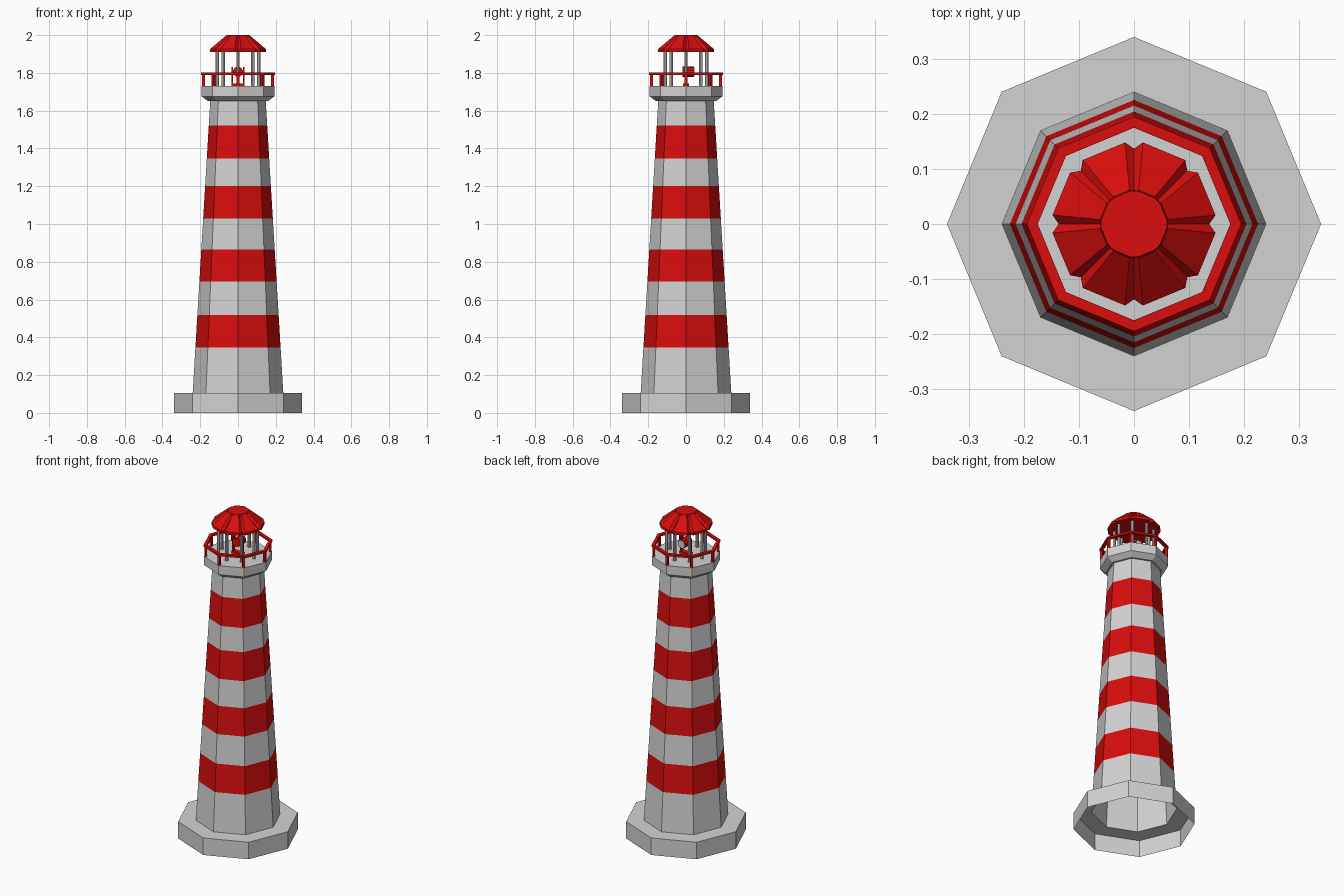
import bpy, bmesh, math
from mathutils import Matrix

if "Cube" in bpy.data.objects:
    bpy.data.objects.remove(bpy.data.objects["Cube"])


def material(name, rgb):
    m = bpy.data.materials.new(name)
    m.diffuse_color = (*rgb, 1)
    m.use_nodes = True
    m.node_tree.nodes["Principled BSDF"].inputs["Base Color"].default_value = m.diffuse_color
    return m


WHITE = material("pale_grey", (0.65, 0.65, 0.65))
RED = material("bright_red", (0.70, 0.004, 0.004))


def make(name, bm, *mats):
    me = bpy.data.meshes.new(name)
    bm.to_mesh(me)
    bm.free()
    for m in mats:
        me.materials.append(m)
    ob = bpy.data.objects.new(name, me)
    bpy.context.collection.objects.link(ob)
    return ob


def octagon(r, z):
    return [(r * math.cos(k * math.pi / 4), r * math.sin(k * math.pi / 4), z) for k in range(8)]


def loft(bm, rings, cap_low=False, cap_top=False, closed=False):
    """Skin a list of rings (low to high) with quads."""
    vs = [[bm.verts.new(p) for p in ring] for ring in rings]
    pairs = list(zip(vs, vs[1:]))
    if closed:
        pairs.append((vs[-1], vs[0]))
    for a, b in pairs:
        n = len(a)
        for i in range(n):
            j = (i + 1) % n
            bm.faces.new((a[i], a[j], b[j], b[i]))
    if cap_low:
        bm.faces.new(vs[0][::-1])
    if cap_top:
        bm.faces.new(vs[-1])


def box(bm, size, loc, angle=0):
    m = Matrix.Rotation(angle, 4, 'Z') @ Matrix.Translation(loc) @ Matrix.Diagonal((*size, 1))
    bmesh.ops.create_cube(bm, size=1, matrix=m)


# foundation, open underneath
bm = bmesh.new()
loft(bm, [octagon(0.34, 0), octagon(0.34, 0.105), octagon(0.24, 0.105)])
make("foundation", bm, WHITE)

# tapered tower with alternating red stripes
bm = bmesh.new()
levels = [0.105, 0.345, 0.517, 0.695, 0.865, 1.028, 1.202, 1.347, 1.522, 1.655]
loft(bm, [octagon(0.24 - 0.093 * (z - 0.105) / 1.545, z) for z in levels])
bm.faces.ensure_lookup_table()
for i, f in enumerate(bm.faces):
    f.material_index = (i // 8) % 2
make("tower", bm, WHITE, RED)

# gallery platform
bm = bmesh.new()
loft(bm, [octagon(0.158, 1.65), octagon(0.192, 1.675), octagon(0.192, 1.73)], True, True)
make("gallery", bm, WHITE)

# railing: octagonal handrail and eight corner posts
bm = bmesh.new()
loft(bm, [octagon(0.175, 1.79), octagon(0.195, 1.79), octagon(0.195, 1.802), octagon(0.175, 1.802)], closed=True)
make("handrail", bm, RED)
bm = bmesh.new()
for k in range(8):
    box(bm, (0.014, 0.014, 0.062), (0.183, 0, 1.76), k * math.pi / 4)
make("railing_posts", bm, RED)

# lantern room columns
bm = bmesh.new()
for k in range(8):
    m = Matrix.Rotation(k * math.pi / 4, 4, 'Z') @ Matrix.Translation((0.11, 0, 1.822))
    bmesh.ops.create_cone(bm, cap_ends=True, segments=8, radius1=0.009, radius2=0.009, depth=0.186, matrix=m)
make("lantern_columns", bm, WHITE)


# grooved roof: eight panels with a V groove at each corner
def roof_ring(r, z, groove_r, groove_z, deg):
    pts = []
    for k in range(8):
        for d, rr, zz in ((-deg, r, z), (0, groove_r, groove_z), (deg, r, z)):
            a = k * math.pi / 4 + math.radians(d)
            pts.append((rr * math.cos(a), rr * math.sin(a), zz))
    return pts


bm = bmesh.new()
loft(bm, [roof_ring(0.149, 1.91, 0.137, 1.91, 6.3),
          roof_ring(0.149, 1.926, 0.137, 1.922, 6.3),
          roof_ring(0.062, 1.999, 0.056, 1.99, 7.5)], True)
# top disc
loft(bm, [roof_ring(0.062, 1.985, 0.062, 1.985, 7.5), roof_ring(0.06, 2.0, 0.06, 2.0, 7.5)], False, True)
make("roof", bm, RED)

# lamp: yoke arms, foot, drum head and a lens facing the back
bm = bmesh.new()
for s in (-1, 1):
    box(bm, (0.008, 0.018, 0.09), (s * 0.03, 0, 1.785))
box(bm, (0.068, 0.03, 0.015), (0, 0, 1.737))
make("lamp_yoke", bm, RED)
for name, r, depth, y, mat in (("lamp_head", 0.027, 0.062, 0.012, RED), ("lamp_lens", 0.023, 0.004, 0.044, WHITE)):
    bm = bmesh.new()
    m = Matrix.Translation((0, y, 1.806)) @ Matrix.Rotation(math.pi / 2, 4, 'X')
    bmesh.ops.create_cone(bm, cap_ends=True, segments=10, radius1=r, radius2=r, depth=depth, matrix=m)
    make(name, bm, mat)
